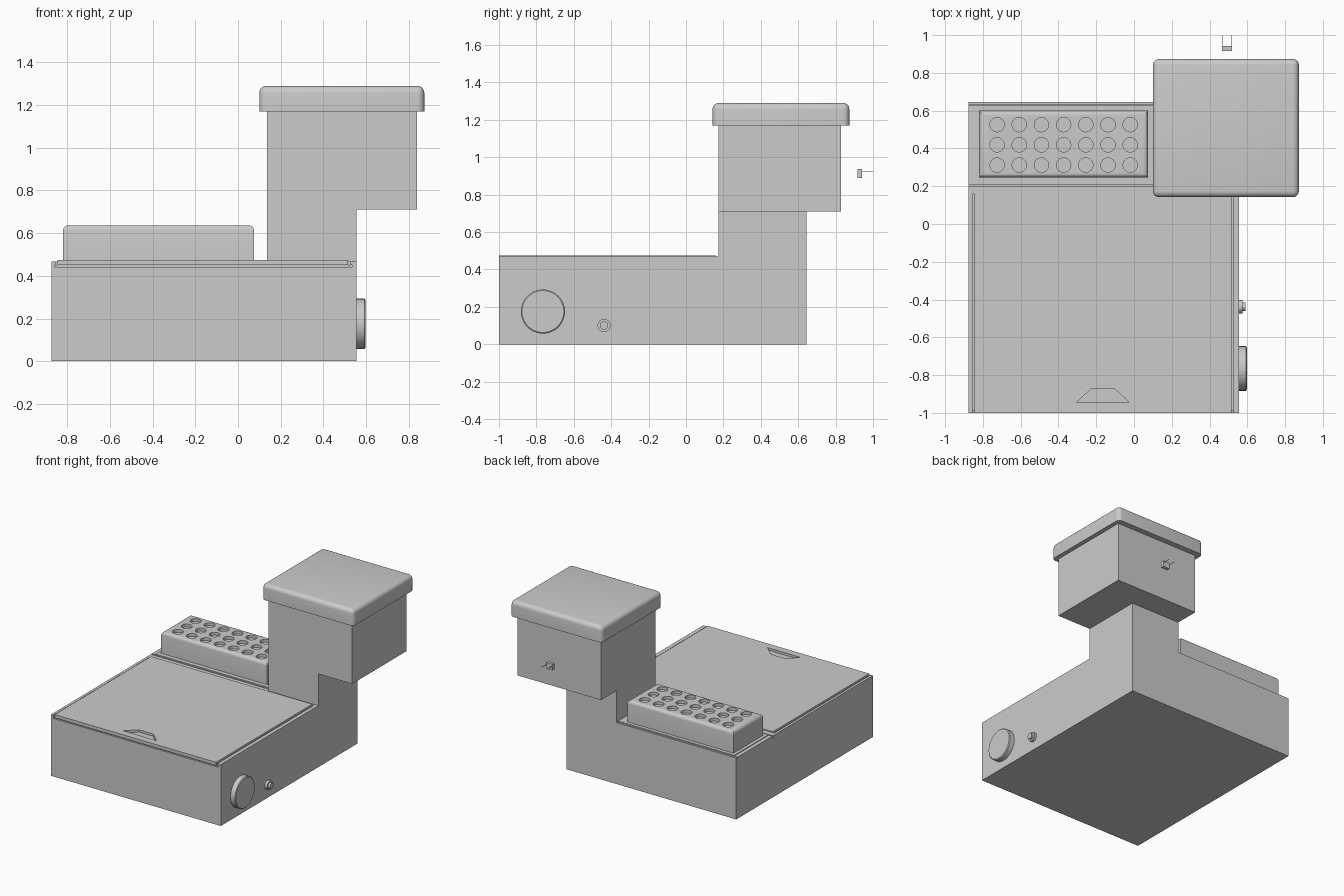
import bpy, bmesh, math
from mathutils import Matrix

if "Cube" in bpy.data.objects:
    bpy.data.objects.remove(bpy.data.objects["Cube"])


def finish(name, bm, smooth=False):
    bmesh.ops.recalc_face_normals(bm, faces=bm.faces)
    me = bpy.data.meshes.new(name)
    bm.to_mesh(me)
    bm.free()
    ob = bpy.data.objects.new(name, me)
    bpy.context.collection.objects.link(ob)
    if smooth:
        smooth_by_angle(ob)
    return ob


def smooth_by_angle(ob):
    bpy.ops.object.select_all(action='DESELECT')
    ob.select_set(True)
    bpy.context.view_layer.objects.active = ob
    bpy.ops.object.shade_smooth_by_angle(angle=math.radians(35))


def add_box(bm, x, y, z):
    m = Matrix.Translation(((x[0] + x[1]) / 2, (y[0] + y[1]) / 2, (z[0] + z[1]) / 2))
    m = m @ Matrix.Diagonal((x[1] - x[0], y[1] - y[0], z[1] - z[0], 1))
    return bmesh.ops.create_cube(bm, size=1, matrix=m)['verts']


def box(name, x, y, z, round_top=0, round_sides=False):
    bm = bmesh.new()
    add_box(bm, x, y, z)
    if round_top:
        def wanted(e):
            a, b = (v.co.z > z[1] - 1e-4 for v in e.verts)
            return (a and b) or (round_sides and a != b)
        bmesh.ops.bevel(bm, geom=[e for e in bm.edges if wanted(e)], offset=round_top,
                        segments=5, profile=0.5, affect='EDGES')
    return finish(name, bm, bool(round_top))


def boolean(ob, tool, operation):
    mod = ob.modifiers.new(operation, 'BOOLEAN')
    mod.operation, mod.object, mod.solver = operation, tool, 'EXACT'
    bpy.context.view_layer.objects.active = ob
    bpy.ops.object.modifier_apply(modifier=mod.name)
    bpy.data.objects.remove(tool)


def side_disc(name, y, z, steps, segments=48):
    """Stepped round part on the right wall; steps = (x, radius) profile."""
    bm = bmesh.new()
    rings = []
    for x, r in steps:
        rings.append([bm.verts.new((x, y + r * math.cos(t), z + r * math.sin(t)))
                      for t in (2 * math.pi * i / segments for i in range(segments))])
    for a, b in zip(rings, rings[1:]):
        for i in range(segments):
            j = (i + 1) % segments
            bm.faces.new((a[i], a[j], b[j], b[i]))
    bm.faces.new(rings[0])
    bm.faces.new(rings[-1])
    return finish(name, bm, True)


# Housing: low body and upright column in one piece
TOP = 0.468
body = box("body", (-0.875, 0.555), (-1, 0.645), (0, TOP))
boolean(body, box("column", (0.135, 0.555), (0.175, 0.645), (0.2, 0.71)), 'UNION')

# Seams around the lid, the front slot and the rear panel line
for x, y, z in [((-0.855, -0.845), (-1.1, 0.16), (0.45, 0.6)),
                ((0.515, 0.525), (-1.1, 0.16), (0.45, 0.6)),
                ((-1, 0.134), (0.2, 0.21), (0.45, 0.6)),
                ((-1, 0.134), (0.627, 0.633), (0.458, 0.6)),
                ((-0.86, 0.535), (-1.1, -0.99), (0.442, 0.45))]:
    boolean(body, box("seam_cutter", x, y, z), 'DIFFERENCE')

# Lid with a tapered finger recess near the front
lid = box("lid", (-0.845, 0.515), (-1, 0.16), (0.46, 0.475))
for part in (body, lid):
    bm = bmesh.new()
    face = bm.faces.new([bm.verts.new((x, y, 0.457)) for x, y in
                         ((-0.305, -0.945), (-0.025, -0.945), (-0.105, -0.87), (-0.225, -0.87))])
    up = bmesh.ops.extrude_face_region(bm, geom=[face])['geom']
    for v in up:
        if isinstance(v, bmesh.types.BMVert):
            v.co.z = 0.6
    boolean(part, finish("recess_cutter", bm), 'DIFFERENCE')

# Rear deck panel
box("rear_panel", (-0.845, 0.134), (0.212, 0.626), (0.46, 0.473))

# Rack with a 7 x 3 grid of wells
rack = box("tube_rack", (-0.82, 0.075), (0.245, 0.6), (0.465, 0.637), 0.025)
bm = bmesh.new()
for i in range(7):
    for y in (0.312, 0.419, 0.526):
        bmesh.ops.create_cone(bm, cap_ends=True, segments=32, radius1=0.038, radius2=0.038,
                              depth=0.1, matrix=Matrix.Translation((-0.725 + 0.1175 * i, y, 0.665)))
boolean(rack, finish("well_cutter", bm), 'DIFFERENCE')
smooth_by_angle(rack)

# Overhanging head and its rounded cap
box("head", (0.135, 0.84), (0.175, 0.83), (0.71, 1.18))
box("cap", (0.10, 0.873), (0.142, 0.873), (1.17, 1.29), 0.032, True)

# Round dial and small button on the right side
side_disc("dial", -0.765, 0.175, [(0.55, 0.118), (0.592, 0.118), (0.597, 0.112)])
side_disc("button", -0.438, 0.1, [(0.55, 0.035), (0.575, 0.035), (0.575, 0.022), (0.59, 0.022)], 24)

# Small connector behind the head with two thin leads
bm = bmesh.new()
add_box(bm, (0.465, 0.52), (0.917, 0.942), (0.89, 0.938))
for x in (0.467, 0.518):
    add_box(bm, (x - 0.0015, x + 0.0015), (0.935, 1.0), (0.921, 0.924))
finish("rear_connector", bm)
